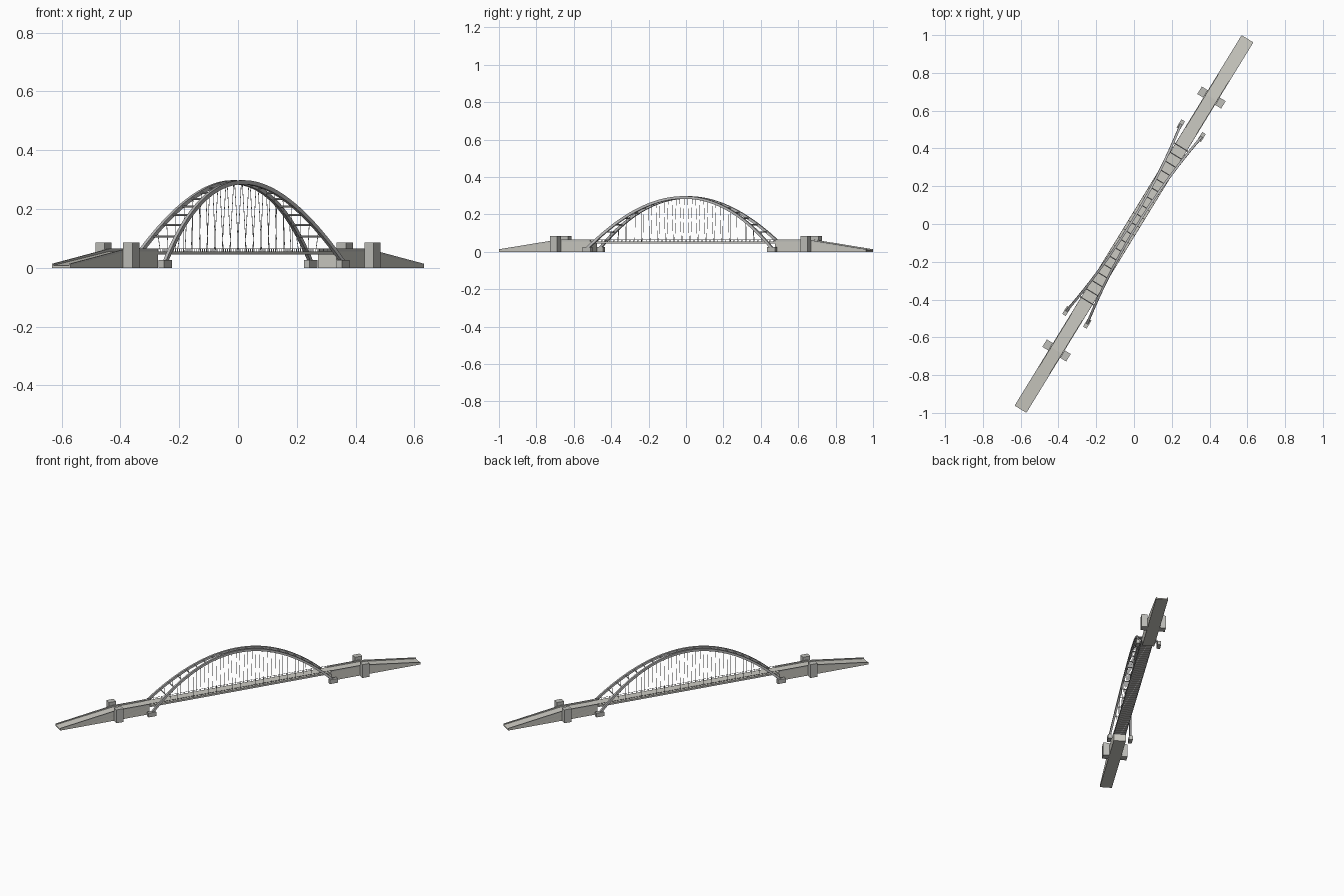
import bpy, bmesh, math
from mathutils import Matrix, Vector

if "Cube" in bpy.data.objects:
    bpy.data.objects.remove(bpy.data.objects["Cube"])

# Local frame: x along the span, y across, then turned into place
TURN = Matrix.Rotation(math.radians(58.5), 4, 'Z')
HALF, W = 1.15, 0.0365        # half length, half width
ABUT = 0.58                   # inner end of the abutments
FOOT_S, FOOT_T, FOOT_Z = 0.58, 0.0645, 0.018
CROWN_T, CROWN_Z = 0.017, 0.291


def material(name, rgb):
    m = bpy.data.materials.new(name)
    m.diffuse_color = (*rgb, 1)
    m.use_nodes = True
    m.node_tree.nodes["Principled BSDF"].inputs["Base Color"].default_value = m.diffuse_color
    return m


ROAD = material("road_grey", (0.60, 0.59, 0.54))
STONE = material("stone_grey", (0.52, 0.52, 0.49))
STEEL = material("steel_grey", (0.50, 0.50, 0.50))


def finish(name, bm, mat):
    bmesh.ops.recalc_face_normals(bm, faces=bm.faces)
    bm.transform(TURN)
    me = bpy.data.meshes.new(name)
    bm.to_mesh(me)
    bm.free()
    me.materials.append(mat)
    ob = bpy.data.objects.new(name, me)
    bpy.context.collection.objects.link(ob)
    return ob


def box(bm, lo, hi):
    lo, hi = Vector(lo), Vector(hi)
    m = Matrix.Translation((lo + hi) / 2) @ Matrix.Diagonal((*(hi - lo), 1))
    bmesh.ops.create_cube(bm, size=1, matrix=m)


def bar(bm, a, b, r, sides=4):
    a, b = Vector(a), Vector(b)
    d = b - a
    m = Matrix.Translation((a + b) / 2) @ d.to_track_quat('Z', 'Y').to_matrix().to_4x4()
    bmesh.ops.create_cone(bm, cap_ends=True, segments=sides, radius1=r, radius2=r,
                          depth=d.length, matrix=m)


def slab(bm, profile, t0, t1):
    vs = [bm.verts.new((s, t0, z)) for s, z in profile]
    f = bm.faces.new(vs)
    ext = bmesh.ops.extrude_face_region(bm, geom=[f])
    new = [v for v in ext['geom'] if isinstance(v, bmesh.types.BMVert)]
    bmesh.ops.translate(bm, verts=new, vec=(0, t1 - t0, 0))


def arch(s, side):
    # Point on a rib leaning inward towards the crown
    k = 1 - (s / FOOT_S) ** 2
    return Vector((s, side * (FOOT_T + (CROWN_T - FOOT_T) * k),
                   FOOT_Z + (CROWN_Z - FOOT_Z) * k))


# Abutments with sloping approaches, their parapets, pylons and arch footings
for e, end in ((-1, "south"), (1, "north")):
    bm = bmesh.new()
    slab(bm, [(e * ABUT, 0), (e * HALF, 0), (e * HALF, 0.008),
              (e * 0.785, 0.056), (e * ABUT, 0.056)], -W, W)
    finish(end + "_approach", bm, ROAD)

    bm = bmesh.new()
    for t in (-1, 1):
        slab(bm, [(e * ABUT, 0.0), (e * HALF, 0.0), (e * HALF, 0.014),
                  (e * 0.785, 0.065), (e * ABUT, 0.065)], t * W, t * (W - 0.005))
    finish(end + "_parapets", bm, STONE)

    bm = bmesh.new()
    for t in (-1, 1):
        c = t * 0.0555
        box(bm, (e * 0.785 - 0.023, c - 0.0185, 0), (e * 0.785 + 0.023, c + 0.0185, 0.086))
    finish(end + "_pylons", bm, STONE)

    bm = bmesh.new()
    for t in (-1, 1):
        c = t * FOOT_T
        box(bm, (e * 0.579 - 0.025, c - 0.011, 0), (e * 0.579 + 0.025, c + 0.011, 0.027))
    finish(end + "_arch_footings", bm, STONE)

# Suspended deck
bm = bmesh.new()
box(bm, (-ABUT, -W, 0.049), (ABUT, W, 0.056))
finish("deck", bm, ROAD)

# Edge girders and cross beams below the deck
bm = bmesh.new()
for t in (-1, 1):
    c = t * (W - 0.003)
    box(bm, (-ABUT, c - 0.003, 0.045), (ABUT, c + 0.003, 0.050))
N = 23
for i in range(-N, N + 1):
    s = i * 0.025
    box(bm, (s - 0.003, -W, 0.045), (s + 0.003, W, 0.050))
finish("deck_beams", bm, STEEL)

# Railings
bm = bmesh.new()
for t in (-1, 1):
    c = t * (W - 0.002)
    box(bm, (-ABUT, c - 0.0009, 0.0645), (ABUT, c + 0.0009, 0.0660))
    for i in range(-N, N + 1):
        s = i * 0.025
        box(bm, (s - 0.0009, c - 0.0009, 0.055), (s + 0.0009, c + 0.0009, 0.065))
finish("railings", bm, STEEL)

# Arch ribs: rectangular section swept along the leaning curve
for side, label in ((-1, "right"), (1, "left")):
    bm = bmesh.new()
    rings = []
    for i in range(49):
        s = FOOT_S * (i / 24 - 1)
        p = arch(s, side)
        tan = (arch(s + 0.001, side) - arch(s - 0.001, side)).normalized()
        across = Vector((0, 1, 0))
        up = tan.cross(across).normalized() * 0.007
        across = up.cross(tan).normalized() * 0.006
        rings.append([bm.verts.new(p + a * across + b * up)
                      for a, b in ((-1, -1), (1, -1), (1, 1), (-1, 1))])
    for r0, r1 in zip(rings, rings[1:]):
        for j in range(4):
            k = (j + 1) % 4
            bm.faces.new((r0[j], r0[k], r1[k], r1[j]))
    bm.faces.new(rings[0])
    bm.faces.new(rings[-1])
    finish(label + "_arch_rib", bm, STEEL)

# Struts tying the two ribs together
bm = bmesh.new()
for i in range(-9, 10):
    s = i * 0.053
    bar(bm, arch(s, -1), arch(s, 1), 0.0032, 6)
finish("arch_struts", bm, STEEL)

# Hanger cables from ribs to deck edges
bm = bmesh.new()
for i in range(-9, 10):
    s = i * 0.05
    for side in (-1, 1):
        bar(bm, (s, side * (W - 0.003), 0.052), arch(s, side), 0.0012)
finish("hanger_cables", bm, STEEL)
